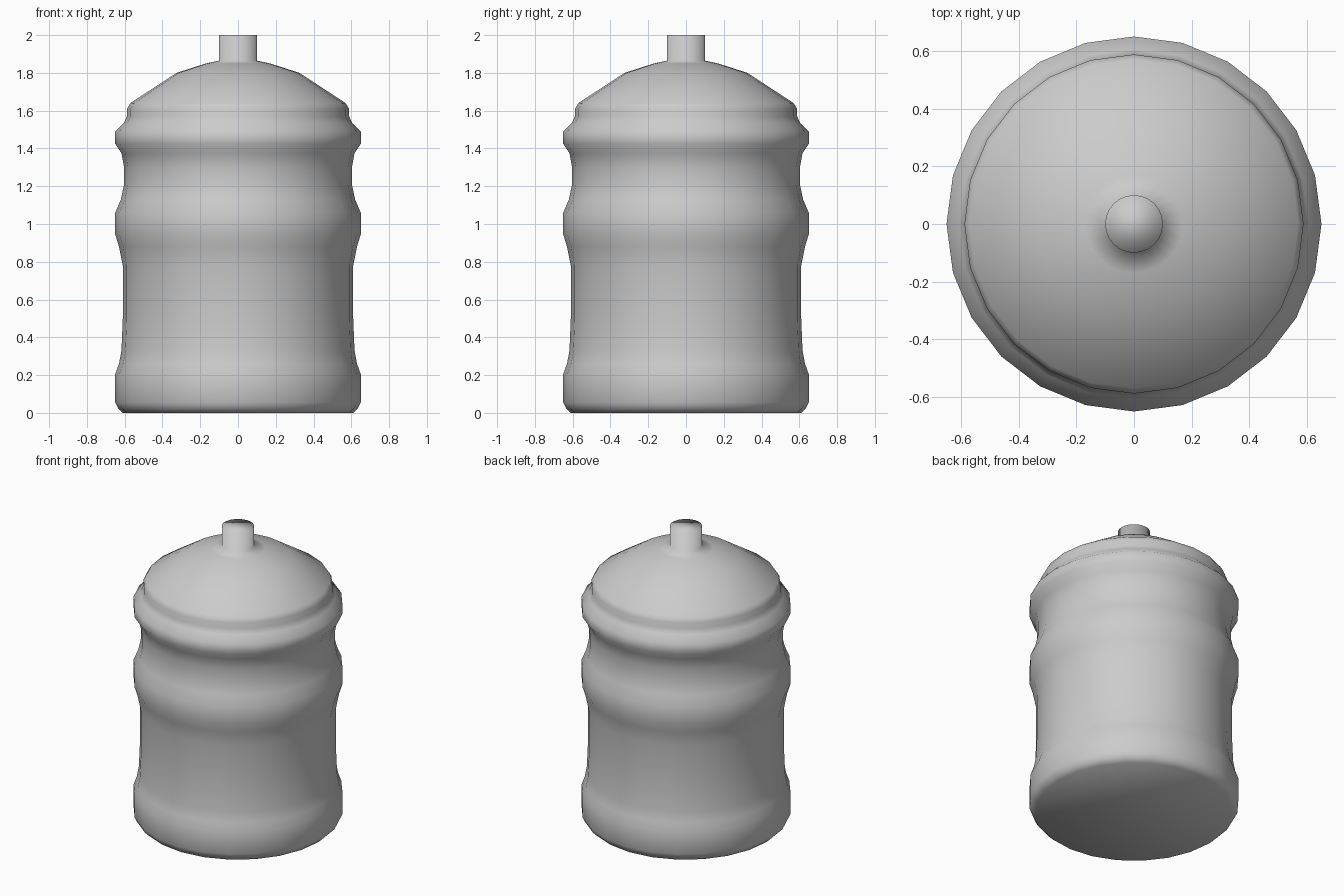
import bpy
import bmesh
from math import cos, sin, tau

cube = bpy.data.objects.get("Cube")
if cube:
    bpy.data.objects.remove(cube, do_unlink=True)

SIDES = 24

grey = bpy.data.materials.new("plain grey")
grey.use_nodes = True
colour = (0.6, 0.6, 0.6, 1)
grey.diffuse_color = colour
grey.node_tree.nodes["Principled BSDF"].inputs["Base Color"].default_value = colour


def lathe(name, profile):
    """Spin a (radius, height) profile around z and cap both ends."""
    bm = bmesh.new()
    rings = [[bm.verts.new((r * cos(tau * i / SIDES), r * sin(tau * i / SIDES), z))
              for i in range(SIDES)] for r, z in profile]
    for low, high in zip(rings, rings[1:]):
        for i in range(SIDES):
            j = (i + 1) % SIDES
            bm.faces.new((low[i], low[j], high[j], high[i]))
    bm.faces.new(rings[0][::-1])
    bm.faces.new(rings[-1])
    for face in bm.faces:
        face.smooth = True
    mesh = bpy.data.meshes.new(name)
    bm.to_mesh(mesh)
    bm.free()
    mesh.materials.append(grey)
    obj = bpy.data.objects.new(name, mesh)
    bpy.context.collection.objects.link(obj)
    return obj


# Base, ribbed wall, domed shoulder and neck in one continuous profile
lathe("bottle", [
    (0.61, 0), (0.635, 0.025), (0.65, 0.055), (0.65, 0.205),      # base band
    (0.63, 0.26), (0.617, 0.33), (0.61, 0.5), (0.61, 0.78),       # lower wall
    (0.63, 0.88), (0.65, 0.945), (0.65, 1.06),                    # middle rib
    (0.62, 1.13), (0.603, 1.21), (0.603, 1.3), (0.617, 1.375),    # waist
    (0.65, 1.425), (0.65, 1.49),                                  # upper rib
    (0.605, 1.535), (0.588, 1.57), (0.588, 1.61), (0.57, 1.64),   # step
    (0.325, 1.8), (0.17, 1.85), (0.1, 1.865),                     # dome
    (0.1, 2.0),                                                   # neck
])
